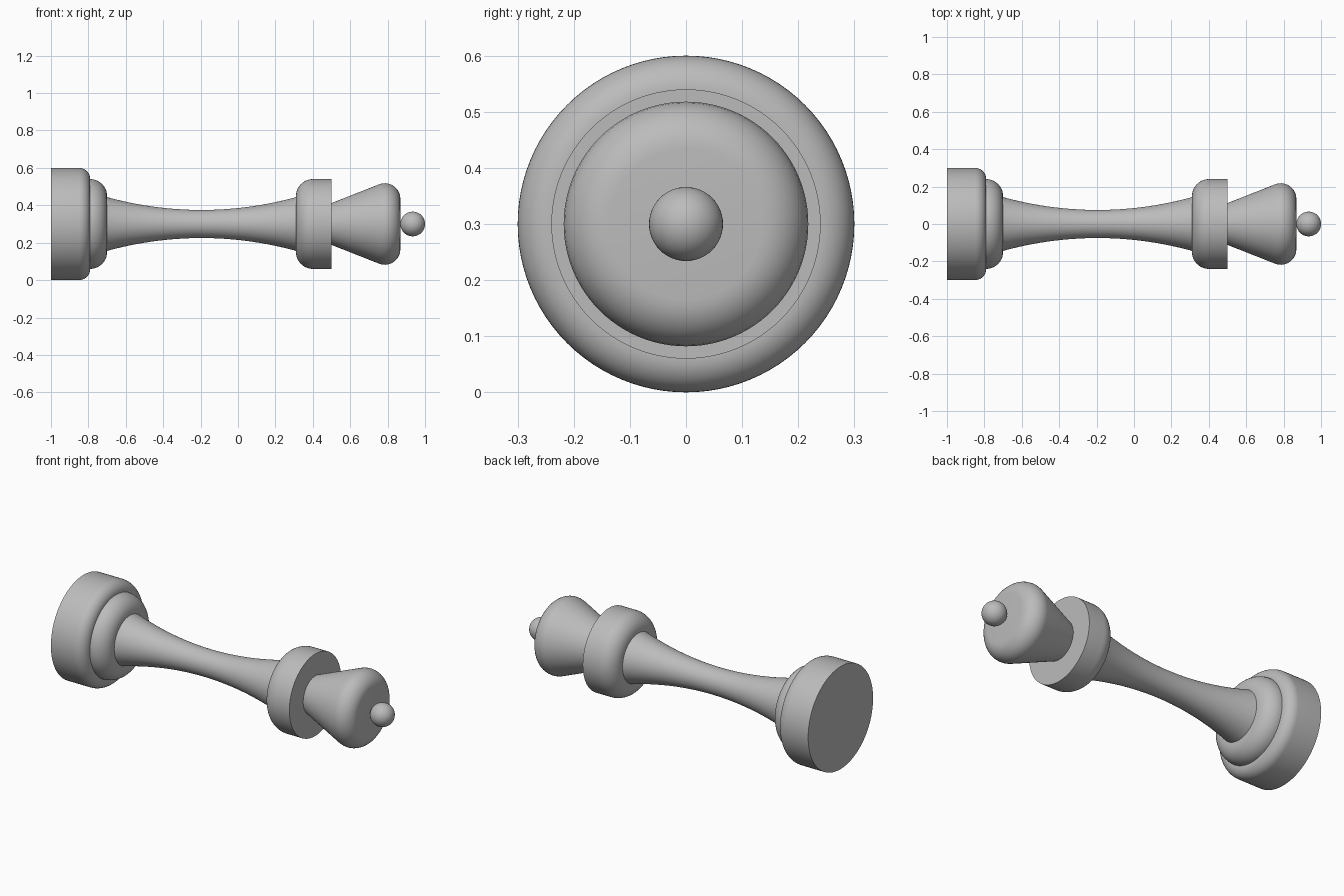
import bpy
import bmesh
from math import radians, pi, sin, cos
from mathutils import Matrix, Vector

cube = bpy.data.objects.get("Cube")
if cube:
    bpy.data.objects.remove(cube, do_unlink=True)

AXIS_Z = 0.3
SEGMENTS = 96

grey = bpy.data.materials.new("plain grey")
grey.use_nodes = True
grey.diffuse_color = (0.5, 0.5, 0.5, 1)
grey.node_tree.nodes["Principled BSDF"].inputs["Base Color"].default_value = (0.5, 0.5, 0.5, 1)


def finish(name, bm):
    """Turn a bmesh into a smooth grey object with crisp edges."""
    bmesh.ops.recalc_face_normals(bm, faces=bm.faces)
    mesh = bpy.data.meshes.new(name)
    bm.to_mesh(mesh)
    bm.free()
    mesh.materials.append(grey)
    obj = bpy.data.objects.new(name, mesh)
    bpy.context.collection.objects.link(obj)
    bpy.ops.object.select_all(action="DESELECT")
    obj.select_set(True)
    bpy.context.view_layer.objects.active = obj
    bpy.ops.object.shade_smooth_by_angle(angle=radians(35))
    return obj


def turned(name, profile):
    """Lathe (x, radius) points around the long axis, with flat end caps."""
    bm = bmesh.new()
    rings = []
    for x, r in profile:
        rings.append([bm.verts.new((x, r * cos(a), AXIS_Z + r * sin(a)))
                      for a in (2 * pi * i / SEGMENTS for i in range(SEGMENTS))])
    for a, b in zip(rings, rings[1:]):
        for i in range(SEGMENTS):
            j = (i + 1) % SEGMENTS
            bm.faces.new((a[i], a[j], b[j], b[i]))
    bm.faces.new(rings[0])
    bm.faces.new(rings[-1])
    return finish(name, bm)


def arc(cx, cr, radius, start, end, steps=10):
    """Profile arc; angles in degrees, 0 towards +x and 90 outwards."""
    angles = [radians(start + (end - start) * i / steps) for i in range(steps + 1)]
    return [(cx + radius * cos(t), cr + radius * sin(t)) for t in angles]


# Foot disc and the collar above it
turned("base", [(-1, 0.3)] + arc(-0.85, 0.24, 0.06, 90, 0))
turned("base_collar", [(-0.82, 0.24)] + arc(-0.79, 0.15, 0.09, 90, 0))

# Waisted stem
stem = []
for i in range(33):
    t = i / 16 - 1
    stem.append((-0.195 + 0.525 * t, 0.075 + 0.074 * t * t))
turned("stem", stem)

# Ring below the head, rounded on the stem side only
turned("neck_ring", arc(0.40, 0.15, 0.09, 180, 90) + [(0.5, 0.24)])

# Flared head with a rounded rim
turned("head", [(0.48, 0.104)] + arc(0.785, 0.135, 0.083, 110, 0))

# Ball finial
bm = bmesh.new()
bmesh.ops.create_uvsphere(bm, u_segments=48, v_segments=24, radius=0.066,
                          matrix=Matrix.Translation(Vector((0.934, 0, AXIS_Z))))
finish("finial", bm)
